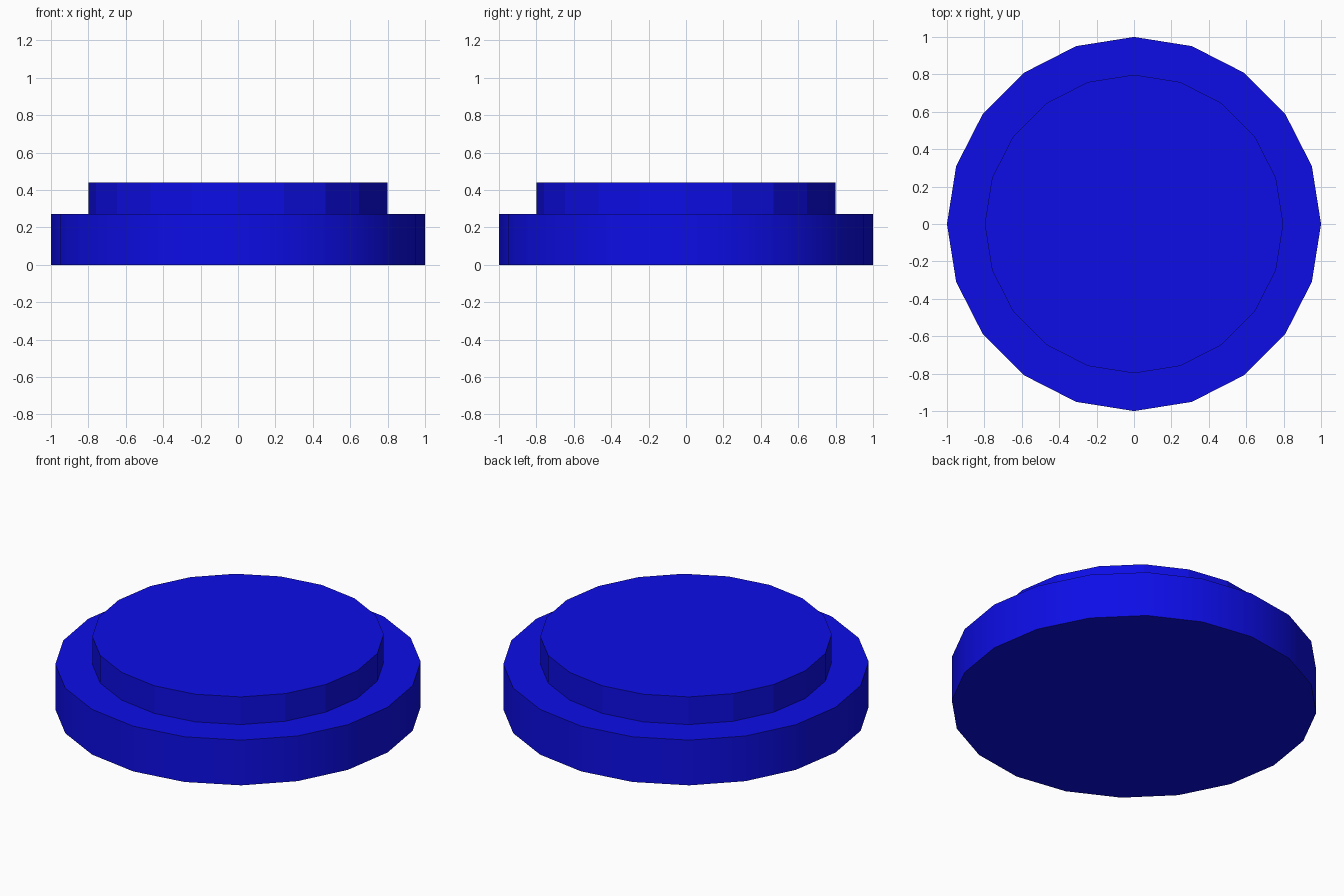
import bpy
import math

if "Cube" in bpy.data.objects:
    bpy.data.objects.remove(bpy.data.objects["Cube"])

SIDES = 20

blue = bpy.data.materials.new("blue")
blue.diffuse_color = (0.004, 0.004, 0.8, 1.0)
blue.use_nodes = True
blue.node_tree.nodes["Principled BSDF"].inputs["Base Color"].default_value = blue.diffuse_color


def disc(name, radius, bottom, top, smooth):
    bpy.ops.mesh.primitive_cylinder_add(
        vertices=SIDES, radius=radius, depth=top - bottom,
        location=(0, 0, (bottom + top) / 2))
    obj = bpy.context.object
    obj.name = name
    obj.data.materials.append(blue)
    if smooth:
        bpy.ops.object.shade_smooth_by_angle(angle=math.radians(30))
    return obj


# Wide lower tier with softly shaded rim
disc("base_disc", 1.0, 0.0, 0.273, True)

# Narrower faceted upper tier
disc("top_disc", 0.798, 0.273, 0.44, False)
